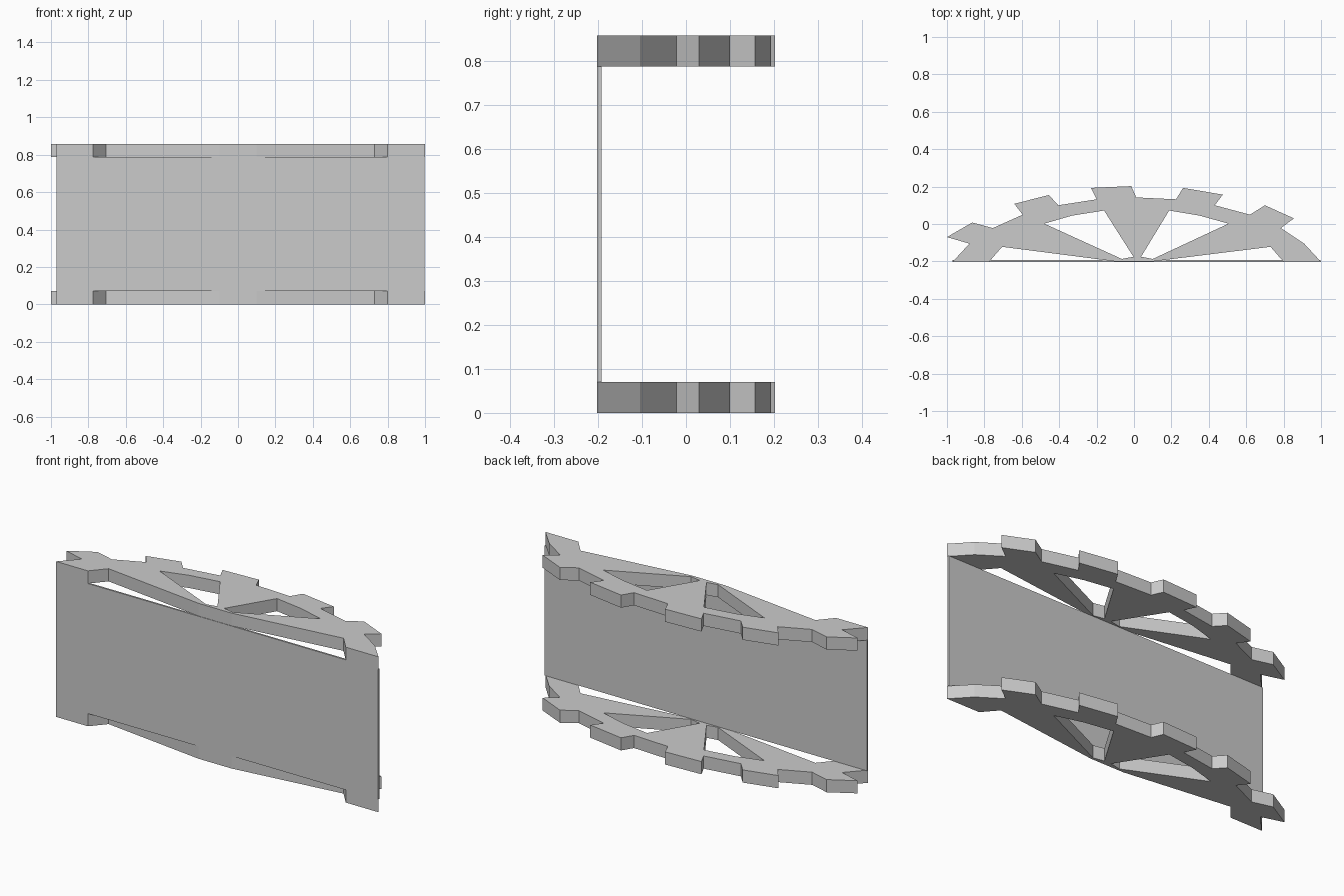
import bpy

if "Cube" in bpy.data.objects:
    bpy.data.objects.remove(bpy.data.objects["Cube"])

# Toothed arch outline (x, y), clockwise from the left foot
OUTLINE = [(-.97, -.2025), (-.88, -.105), (-1, -.07), (-.865, .008), (-.755, -.022),
           (-.595, .05), (-.64, .108), (-.455, .155), (-.405, .1),
           (-.2, .132), (-.23, .193), (-.015, .2025), (.012, .142),
           (.225, .132), (.262, .193), (.475, .157), (.432, .1),
           (.62, .05), (.7, .1), (.855, .03), (.785, -.022),
           (.91, -.105), (1, -.2025), (.8, -.2025), (.73, -.122),
           (.1, -.2), (-.1, -.2), (-.705, -.122), (-.775, -.2025)]
# Openings between the spokes
LEFT_HOLE = [(-.48, .002), (-.33, .045), (-.16, .072), (-.003, -.175), (-.065, -.187)]
RIGHT_HOLE = [(.505, .002), (.35, .045), (.188, .072), (.038, -.175), (.1, -.187)]

THICK = 0.07
HEIGHT = 0.858


def plate(name, z0):
    """Filled flat curve with holes, extruded and turned into a mesh."""
    curve = bpy.data.curves.new(name + "_profile", 'CURVE')
    curve.dimensions = '2D'
    curve.fill_mode = 'BOTH'
    curve.extrude = THICK / 2
    for loop in (OUTLINE, LEFT_HOLE, RIGHT_HOLE):
        s = curve.splines.new('POLY')
        s.points.add(len(loop) - 1)
        for p, (x, y) in zip(s.points, loop):
            p.co = (x, y, 0, 1)
        s.use_cyclic_u = True
    ob = bpy.data.objects.new(name, curve)
    bpy.context.collection.objects.link(ob)
    ob.location.z = z0 + THICK / 2
    bpy.ops.object.select_all(action='DESELECT')
    ob.select_set(True)
    bpy.context.view_layer.objects.active = ob
    bpy.ops.object.convert(target='MESH')
    bpy.ops.object.shade_flat()


# Lower and upper toothed arches
plate("lower_toothed_arch", 0)
plate("upper_toothed_arch", HEIGHT - THICK)

# Thin flat panel joining the arches along the front
bpy.ops.mesh.primitive_cube_add(size=1, location=(.014, -.1975, HEIGHT / 2))
panel = bpy.context.object
panel.name = "front_panel"
panel.scale = (1.968, .01, HEIGHT - 2 * THICK)
